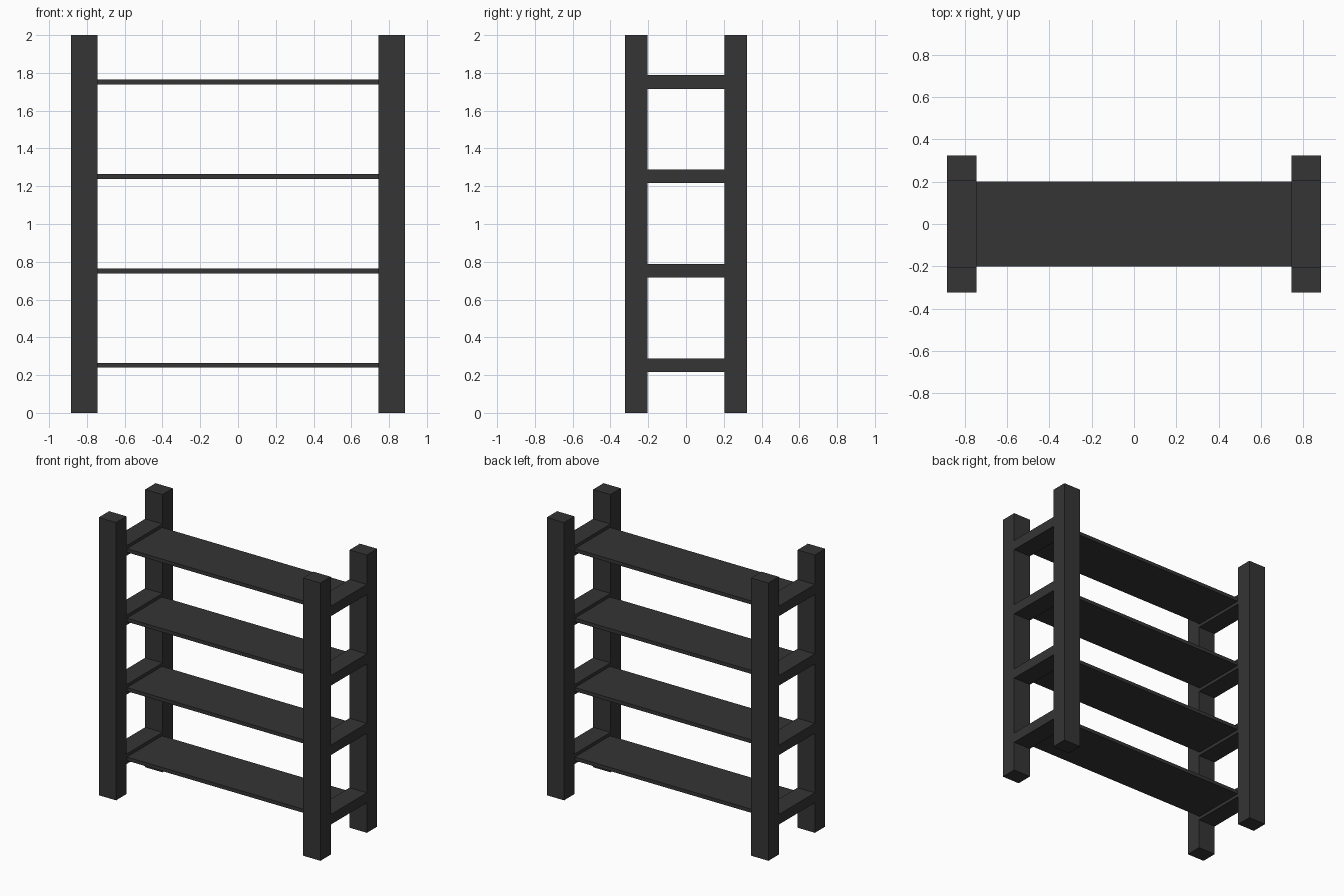
import bpy

if "Cube" in bpy.data.objects:
    bpy.data.objects.remove(bpy.data.objects["Cube"])

dark = bpy.data.materials.new("dark_frame")
dark.diffuse_color = (0.035, 0.035, 0.035, 1)
dark.use_nodes = True
dark.node_tree.nodes["Principled BSDF"].inputs["Base Color"].default_value = dark.diffuse_color


def box(name, x, y, z):
    """Box spanning the given (min, max) ranges."""
    bpy.ops.mesh.primitive_cube_add(size=1, location=[(a + b) / 2 for a, b in (x, y, z)])
    ob = bpy.context.object
    ob.name = name
    ob.scale = [b - a for a, b in (x, y, z)]
    bpy.ops.object.transform_apply(location=False, rotation=False, scale=True)
    ob.data.materials.append(dark)
    return ob


def side_range(sign, inner, outer):
    return tuple(sorted((sign * inner, sign * outer)))


X_IN, X_OUT = 0.745, 0.883
Y_IN, Y_OUT = 0.205, 0.323

# Four corner posts
for sx, side in ((-1, "left"), (1, "right")):
    for sy, end in ((-1, "front"), (1, "back")):
        box(f"{end}_{side}_post", side_range(sx, X_IN, X_OUT),
            side_range(sy, Y_IN, Y_OUT), (0, 2))

# Four levels: a cross rail at each side carrying a thin shelf
for i in range(4):
    z = 0.252 + 0.5 * i
    for sx, side in ((-1, "left"), (1, "right")):
        box(f"{side}_rail_{i + 1}", side_range(sx, X_IN, X_OUT),
            (-Y_IN, Y_IN), (z - 0.036, z + 0.036))
    box(f"shelf_{i + 1}", (-X_IN, X_IN), (-0.2, 0.2), (z - 0.013, z + 0.013))
